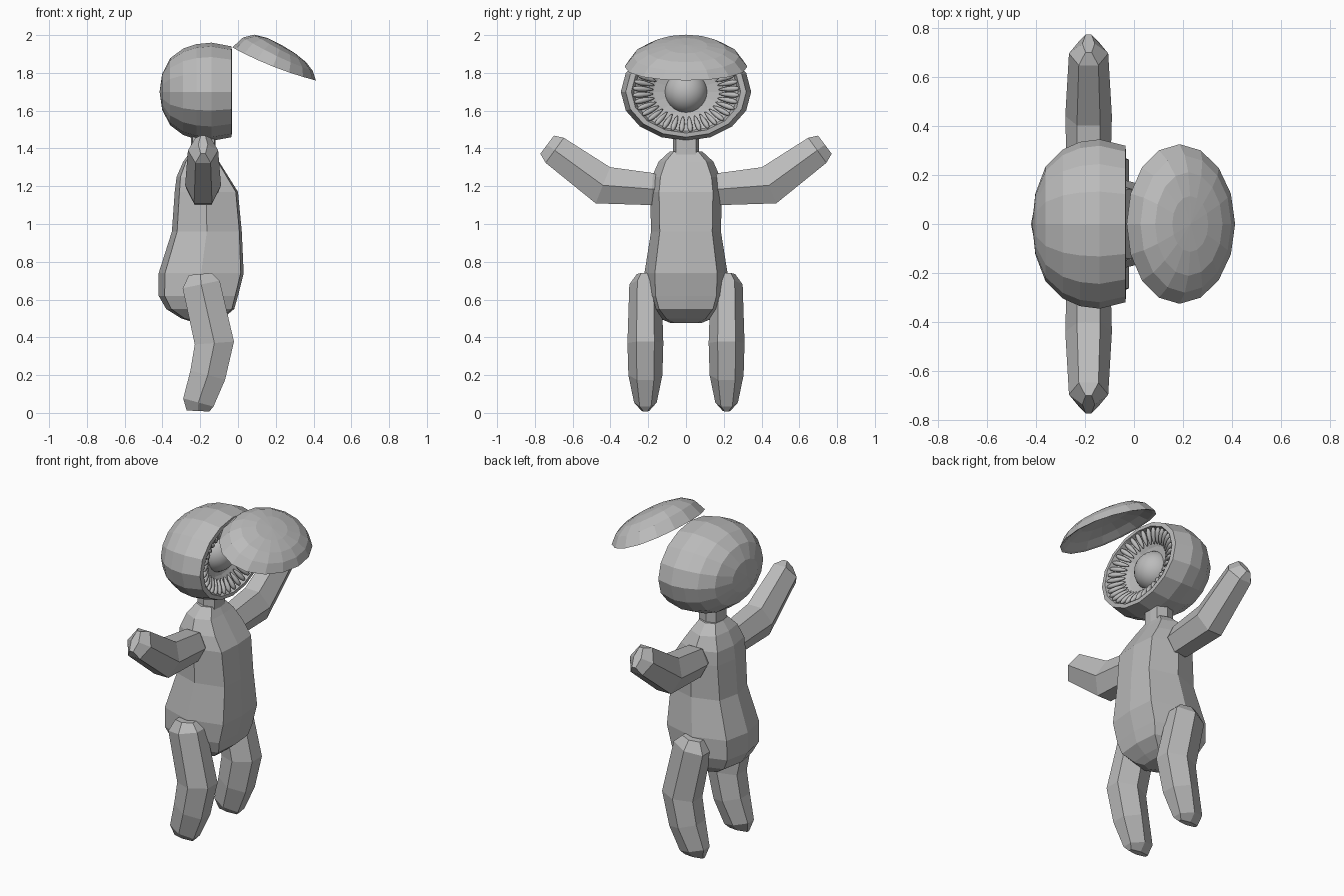
import bpy, bmesh, math
from mathutils import Vector, Matrix

if "Cube" in bpy.data.objects:
    bpy.data.objects.remove(bpy.data.objects["Cube"])

grey = bpy.data.materials.new("plain_grey")
grey.diffuse_color = (0.5, 0.5, 0.5, 1)
grey.use_nodes = True
grey.node_tree.nodes["Principled BSDF"].inputs["Base Color"].default_value = grey.diffuse_color


def finish(name, bm, smooth=False):
    bmesh.ops.remove_doubles(bm, verts=bm.verts, dist=0.0005)
    bmesh.ops.recalc_face_normals(bm, faces=bm.faces)
    me = bpy.data.meshes.new(name)
    bm.to_mesh(me)
    bm.free()
    me.materials.append(grey)
    for p in me.polygons:
        p.use_smooth = smooth
    ob = bpy.data.objects.new(name, me)
    bpy.context.collection.objects.link(ob)
    return ob


def loft(name, rings, cap=True):
    """Skin a list of equally long point rings."""
    bm = bmesh.new()
    vr = [[bm.verts.new(p) for p in r] for r in rings]
    n = len(vr[0])
    for a, b in zip(vr, vr[1:]):
        for i in range(n):
            j = (i + 1) % n
            bm.faces.new((a[i], a[j], b[j], b[i]))
    if cap:
        bm.faces.new(vr[0])
        bm.faces.new(vr[-1])
    return finish(name, bm)


def limb(name, path, side, radii):
    """Six-sided tube along a path; side is the across direction, radii are (across, thickness)."""
    pts = [Vector(p) for p in path]
    side = Vector(side)
    rings = []
    for i, p in enumerate(pts):
        t = (pts[min(i + 1, len(pts) - 1)] - pts[max(i - 1, 0)]).normalized()
        up = t.cross(side).normalized()
        w, h = radii[i]
        rings.append([p + side * w * math.cos(k * math.pi / 3)
                      + up * h * math.sin(k * math.pi / 3) / 0.866 for k in range(6)])
    return loft(name, rings)


# torso: z, back x, front x, half width
torso = [(0.475, -0.22, -0.12, 0.08), (0.50, -0.30, -0.08, 0.14), (0.55, -0.38, -0.02, 0.19),
         (0.62, -0.42, 0.0, 0.215), (0.74, -0.42, 0.03, 0.22), (0.96, -0.35, 0.02, 0.185),
         (1.17, -0.335, 0.0, 0.19), (1.25, -0.325, -0.05, 0.18), (1.33, -0.29, -0.10, 0.145),
         (1.385, -0.25, -0.13, 0.085)]
shape = [(1, 0), (0.93, 0.75), (0, 1), (-0.85, 0.72), (-1, 0), (-0.85, -0.72), (0, -1), (0.93, -0.75)]
loft("torso", [[((f + b) / 2 + (f - b) / 2 * u, w * v, z) for u, v in shape]
               for z, b, f, w in torso])

# neck
loft("neck", [[(-0.185 + 0.065 * u, 0.07 * v, z) for u, v in shape] for z in (1.35, 1.5)])

# arms and legs on both sides
for s, label in ((1, "left"), (-1, "right")):
    limb(label + "_arm",
         [(-0.185, s * y, z) for y, z in
          ((0.12, 1.185), (0.18, 1.185), (0.44, 1.205), (0.695, 1.39), (0.735, 1.42))],
         (1, 0, 0), [(0.06, 0.06), (0.088, 0.085), (0.095, 0.103), (0.08, 0.082), (0.025, 0.06)])
    limb(label + "_leg",
         [(x, s * 0.215, z) for x, z in
          ((-0.20, 0.735), (-0.195, 0.68), (-0.125, 0.37), (-0.16, 0.20), (-0.21, 0.055), (-0.212, 0.01))],
         (0, 1, 0), [(0.045, 0.06), (0.085, 0.10), (0.095, 0.104), (0.09, 0.095), (0.06, 0.083), (0.02, 0.06)])

# head: hollow bowl turned about the x axis, open toward +x
HY, HZ, CZ = 0.345, 0.26, 1.70
SEG = 16
prof = [(-0.415, 0.0), (-0.402, 0.36), (-0.36, 0.68), (-0.29, 0.88), (-0.22, 0.97), (-0.14, 1.0),
        (-0.035, 0.925), (-0.032, 0.84), (-0.07, 0.80), (-0.11, 0.5), (-0.14, 0.0)]


def ellipse(r, k, n):
    a = 2 * math.pi * k / n
    return r * math.cos(a), r * math.sin(a)


loft("head", [[(x, HY * ellipse(r, k, SEG)[0], CZ + HZ * ellipse(r, k, SEG)[1])
               for k in range(SEG)] for x, r in [(x, max(r, 0.001)) for x, r in prof]])

# ball in the middle of the open head
bm = bmesh.new()
bmesh.ops.create_uvsphere(bm, u_segments=24, v_segments=14, radius=0.115,
                          matrix=Matrix.Translation((-0.15, 0, CZ)))
finish("centre_ball", bm, True)

# ring of drop-shaped teeth, fat at the rim and thin toward the middle
bm = bmesh.new()
N = 36
for k in range(N):
    c, s = ellipse(1, k + 0.5, N)
    outer = Vector((-0.038, HY * 0.82 * c, CZ + HZ * 0.82 * s))
    inner = Vector((-0.085, HY * 0.50 * c, CZ + HZ * 0.50 * s))
    d = outer - inner
    rot = d.to_track_quat('Z', 'Y').to_matrix().to_4x4()
    tooth = bmesh.ops.create_uvsphere(bm, u_segments=8, v_segments=6, radius=1)["verts"]
    for v in tooth:
        w = 0.014 + 0.005 * v.co.z
        v.co = Vector((v.co.x * w, v.co.y * w, v.co.z * d.length / 2))
        v.co = (outer + inner) / 2 + rot @ v.co
finish("teeth", bm, True)

# lid: shallow shell flipped open above the face
hinge, tip = Vector((-0.03, 0, 1.935)), Vector((0.412, 0, 1.76))
u = (tip - hinge) / 2
n = Vector((-u.z, 0, u.x)).normalized()
mid = (hinge + tip) / 2
lid = [(0.0, 0.108), (0.35, 0.104), (0.65, 0.088), (0.86, 0.055), (1.0, 0.0),
       (0.94, 0.004), (0.78, 0.03), (0.5, 0.055), (0.0, 0.07)]
rings = []
for r, h in lid:
    ring = []
    for k in range(SEG):
        a, b = ellipse(max(r, 0.001), k, SEG)
        lift = h * (1 - 0.3 * a) - 0.015 * b * b
        ring.append(mid + u * a + Vector((0, 0.325 * b, 0)) + n * lift)
    rings.append(ring)
loft("lid", rings)
